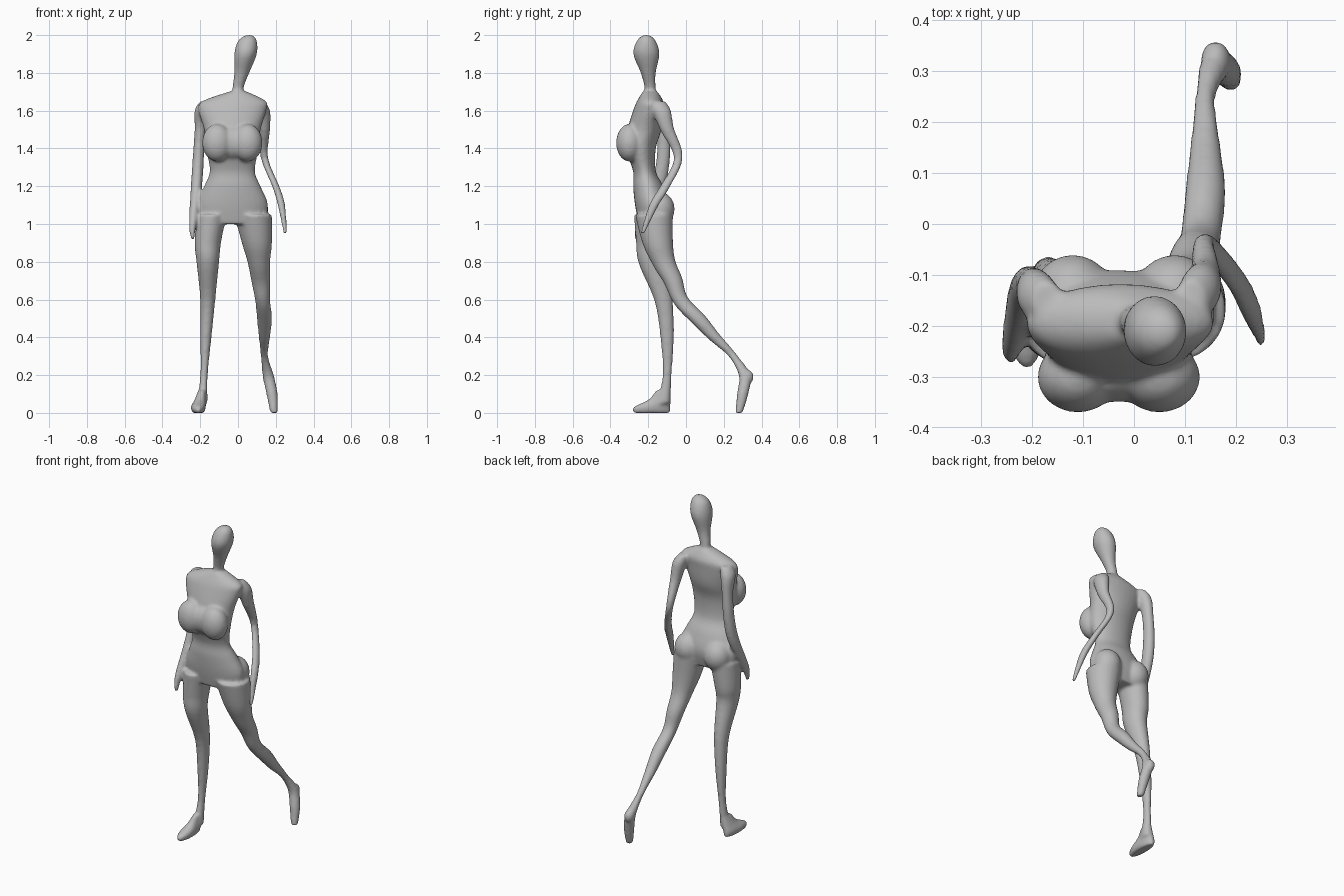
import bpy
import bmesh
import math
from mathutils import Matrix, Vector

SEGMENTS = 28
STEPS = 4

default_cube = bpy.data.objects.get("Cube")
if default_cube:
    bpy.data.objects.remove(default_cube, do_unlink=True)


def spline(rows):
    """Pass a smooth curve through the rows, whatever their number of values."""
    points = [Vector(row) for row in rows]
    last = len(points) - 1
    smooth_rows = []
    for index in range(last):
        start, end = points[index], points[index + 1]
        start_tangent = (end - points[max(index - 1, 0)]) / 2
        end_tangent = (points[min(index + 2, last)] - start) / 2
        for step in range(STEPS):
            t = step / STEPS
            ease = t * t * (3 - 2 * t)
            position = start.lerp(end, ease)
            position += start_tangent * t * (1 - t) ** 2
            position -= end_tangent * t * t * (1 - t)
            smooth_rows.append(position)
    smooth_rows.append(points[last])
    return smooth_rows


def skin_sections(bm, sections):
    """Closed skin through level ovals: height, centre x, centre y, half width, half depth."""
    rings = []
    for height, centre_x, centre_y, half_width, half_depth in sections:
        ring = []
        for index in range(SEGMENTS):
            angle = math.tau * index / SEGMENTS
            x = centre_x + half_width * math.cos(angle)
            y = centre_y + half_depth * math.sin(angle)
            ring.append(bm.verts.new((x, y, height)))
        rings.append(ring)
    for upper, lower in zip(rings, rings[1:]):
        for index in range(SEGMENTS):
            following = (index + 1) % SEGMENTS
            bm.faces.new((upper[index], upper[following], lower[following], lower[index]))
    bm.faces.new(rings[0])
    bm.faces.new(rings[-1])


def add_trunk(bm, rows):
    skin_sections(bm, spline(rows))


def add_limb(bm, joints, depth_ratio):
    """Limb through joints of height, x, y, radius; sloping stretches get deeper level slices."""
    path = spline(joints)
    sections = []
    for index, (height, x, y, radius) in enumerate(path):
        before = path[max(index - 1, 0)]
        after = path[min(index + 1, len(path) - 1)]
        slope = (after[2] - before[2]) / (after[0] - before[0])
        half_depth = radius * depth_ratio * math.hypot(1, slope)
        sections.append((height, x, y, radius, half_depth))
    skin_sections(bm, sections)


def add_ellipsoid(bm, centre, radii):
    matrix = Matrix.Translation(Vector(centre)) @ Matrix.Diagonal((*radii, 1))
    bmesh.ops.create_uvsphere(
        bm, u_segments=SEGMENTS, v_segments=SEGMENTS // 2, radius=1, matrix=matrix)


bm = bmesh.new()

# Head and neck, leaning to the left
add_trunk(bm, [
    (2, .06, -.21, .02, .02),
    (1.97, .05, -.21, .05, .05),
    (1.9, .04, -.21, .06, .07),
    (1.8, .02, -.2, .04, .04),
    (1.72, 0, -.19, .03, .03),
    (1.65, 0, -.19, .03, .03),
])

# Torso from shoulders to hips
add_trunk(bm, [
    (1.7, 0, -.19, .05, .04),
    (1.65, -.02, -.19, .17, .07),
    (1.6, -.03, -.2, .18, .08),
    (1.5, -.03, -.22, .15, .09),
    (1.4, -.03, -.24, .14, .08),
    (1.28, -.03, -.22, .12, .06),
    (1.2, -.03, -.2, .15, .08),
    (1.1, -.03, -.18, .19, .09),
    (1, -.03, -.18, .17, .07),
])

# Chest and seat volumes, paired about the middle of the torso
for side in (-1, 1):
    add_ellipsoid(bm, (side * .08 - .03, -.3, 1.43), (.08, .07, .1))
    add_ellipsoid(bm, (side * .1 - .02, -.14, 1.08), (.08, .08, .09))
add_ellipsoid(bm, (-.03, -.28, 1.43), (.08, .07, .09))

# Left arm, elbow drawn back and hand swung forward
add_limb(bm, [
    (1.65, .11, -.15, .03),
    (1.6, .13, -.13, .04),
    (1.5, .14, -.1, .03),
    (1.35, .14, -.04, .02),
    (1.2, .2, -.11, .02),
    (1.1, .23, -.17, .02),
    (.95, .25, -.23, .01),
], depth_ratio=1.2)

# Right arm, hanging with the hand on the hip
add_limb(bm, [
    (1.65, -.17, -.15, .03),
    (1.6, -.19, -.14, .04),
    (1.5, -.2, -.12, .03),
    (1.35, -.21, -.12, .03),
    (1.2, -.22, -.15, .03),
    (1, -.24, -.24, .02),
    (.92, -.24, -.26, .01),
], depth_ratio=1.2)

# Left leg, trailing behind with the foot pointing down
add_limb(bm, [
    (1.05, .08, -.17, .1),
    (.9, .1, -.15, .08),
    (.8, .11, -.12, .06),
    (.7, .12, -.07, .05),
    (.6, .13, -.03, .04),
    (.5, .14, .06, .04),
    (.4, .14, .15, .03),
    (.3, .14, .25, .02),
    (.2, .16, .31, .03),
    (.1, .18, .3, .03),
    (0, .19, .28, .02),
], depth_ratio=1)
add_ellipsoid(bm, (.16, .32, .19), (.03, .04, .04))

# Right leg, standing
add_limb(bm, [
    (1.05, -.14, -.18, .08),
    (.9, -.16, -.18, .07),
    (.8, -.16, -.18, .06),
    (.6, -.16, -.12, .04),
    (.4, -.17, -.1, .03),
    (.2, -.18, -.1, .02),
    (.05, -.19, -.12, .03),
], depth_ratio=1.2)

# Right foot, flat on the ground
add_trunk(bm, [
    (.12, -.19, -.12, .02, .04),
    (.07, -.2, -.14, .03, .06),
    (.03, -.21, -.18, .04, .1),
    (0, -.21, -.18, .03, .1),
])

bmesh.ops.recalc_face_normals(bm, faces=bm.faces[:])
mesh = bpy.data.meshes.new("figure_body")
bm.to_mesh(mesh)
bm.free()
mesh.shade_smooth()
body = bpy.data.objects.new("figure_body", mesh)
bpy.context.collection.objects.link(body)

# Fuse the volumes into one soft continuous skin
fuse = body.modifiers.new("Fuse", "REMESH")
fuse.mode = "VOXEL"
fuse.voxel_size = .008
fuse.use_smooth_shade = True
soften = body.modifiers.new("Soften", "SMOOTH")
soften.factor = .5
soften.iterations = 12

# Plain clay colour
clay = bpy.data.materials.new("clay_grey")
clay.use_nodes = True
clay_colour = (.5, .5, .5, 1)
clay.diffuse_color = clay_colour
clay.node_tree.nodes["Principled BSDF"].inputs["Base Color"].default_value = clay_colour
mesh.materials.append(clay)
